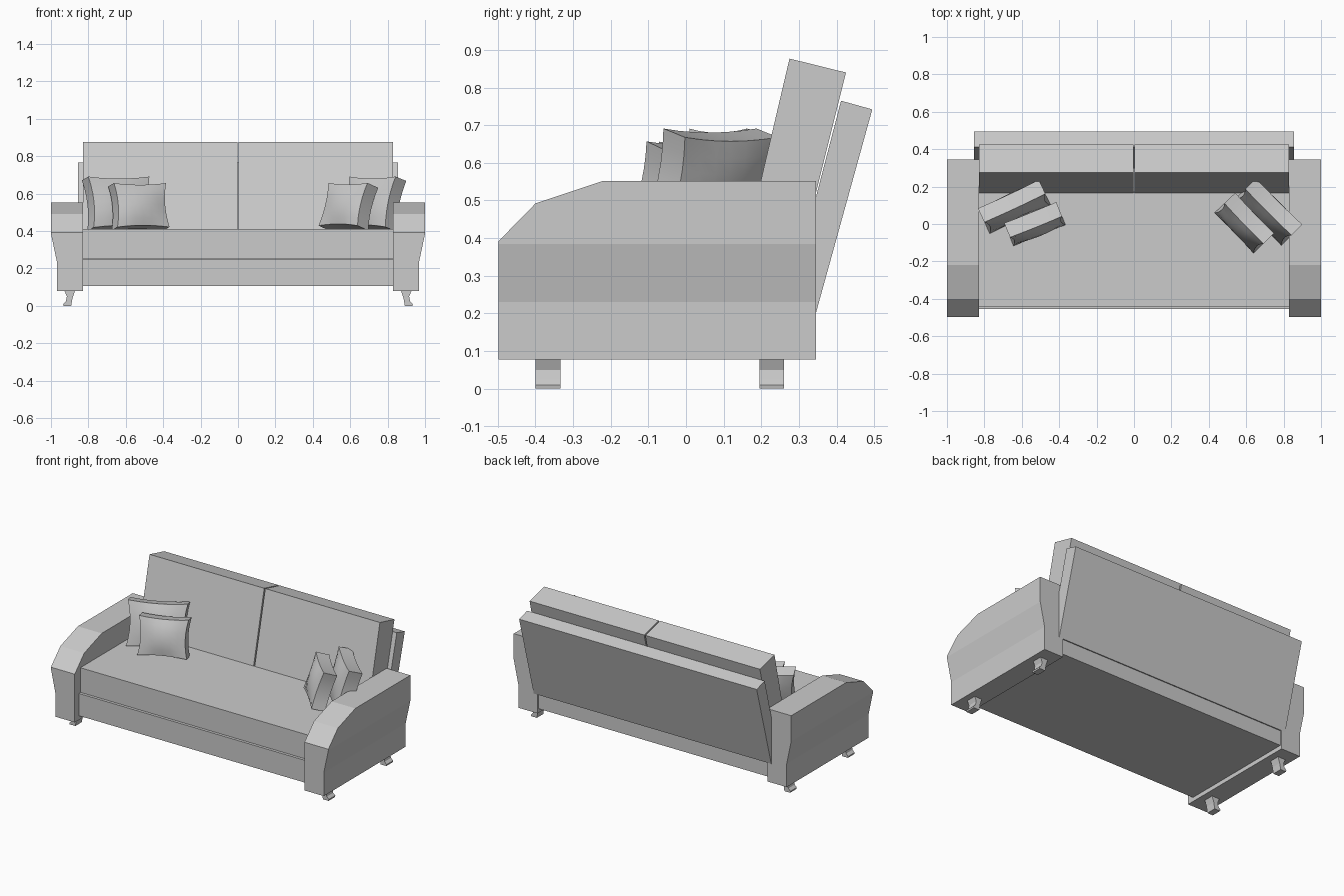
import bpy, bmesh, math

if "Cube" in bpy.data.objects:
    bpy.data.objects.remove(bpy.data.objects["Cube"])


def finish(name, bm):
    bmesh.ops.recalc_face_normals(bm, faces=bm.faces[:])
    me = bpy.data.meshes.new(name)
    bm.to_mesh(me)
    bm.free()
    ob = bpy.data.objects.new(name, me)
    bpy.context.collection.objects.link(ob)
    return ob


def prism(pts, place, a, b):
    """Extrude a 2D outline from a to b; place maps (p, q, depth) to xyz."""
    bm = bmesh.new()
    lo = [bm.verts.new(place(p, q, a)) for p, q in pts]
    hi = [bm.verts.new(place(p, q, b)) for p, q in pts]
    bm.faces.new(lo)
    bm.faces.new(hi)
    n = len(pts)
    for i in range(n):
        j = (i + 1) % n
        bm.faces.new((lo[i], lo[j], hi[j], hi[i]))
    return bm


def along_x(p, q, d):
    return (d, p, q)


def along_y(p, q, d):
    return (p, d, q)


def rect(p0, p1, q0, q1):
    return [(p0, q0), (p1, q0), (p1, q1), (p0, q1)]


# base and seat
finish("base", prism(rect(-0.455, 0.335, 0.105, 0.25), along_x, -0.83, 0.83))
finish("seat", prism(rect(-0.44, 0.30, 0.252, 0.412), along_x, -0.828, 0.828))

# leaning back panel and two back cushions
finish("back_panel", prism([(0.27, 0.22), (0.345, 0.2), (0.495, 0.742), (0.412, 0.765)],
                           along_x, -0.856, 0.856))
cushion = [(0.163, 0.40), (0.315, 0.40), (0.425, 0.84), (0.275, 0.877)]
for side, a, b in (("left", -0.83, -0.004), ("right", 0.004, 0.83)):
    finish("back_cushion_" + side, prism(cushion, along_x, a, b))

# arms: stepped top outline, outer face tapering in below
arm = [(-0.498, 0.078), (0.345, 0.078), (0.345, 0.552), (-0.22, 0.552),
       (-0.40, 0.492), (-0.498, 0.392)]
leg = [(0.87, 0.085), (0.93, 0.085), (0.915, 0.05), (0.92, 0.025), (0.935, 0.01),
       (0.933, 0.0), (0.892, 0.0), (0.885, 0.04)]
for side, s in (("left", -1), ("right", 1)):
    bm = prism(arm, along_x, s * 0.828, s * 1.0)
    for z in (0.23, 0.385):
        bmesh.ops.bisect_plane(bm, geom=bm.verts[:] + bm.edges[:] + bm.faces[:],
                               plane_co=(0, 0, z), plane_no=(0, 0, 1))
    for v in bm.verts:
        if abs(v.co.x) > 0.9 and v.co.z < 0.3:
            v.co.x = s * 0.967
    finish("arm_" + side, bm)
    # feet with a flared toe
    for where, y in (("front", -0.40), ("back", 0.195)):
        finish(f"leg_{where}_{side}",
               prism([(s * x, z) for x, z in leg], along_y, y, y + 0.066))


# throw pillows: pinched box with bulging faces
def pillow(name, loc, size, turn, tilt):
    bm = bmesh.new()
    bmesh.ops.create_cube(bm, size=2)
    bmesh.ops.subdivide_edges(bm, edges=bm.edges[:], cuts=5, use_grid_fill=True)
    for v in bm.verts:
        u, w, h = v.co
        bulge = (1 - u * u) * (1 - h * h)
        v.co = (u * (1 - 0.10 * (1 - h * h)) * size[0] / 2,
                w * (0.042 + 0.025 * bulge),
                h * (1 - 0.08 * (1 - u * u)) * size[1] / 2)
    ob = finish(name, bm)
    ob.location = loc
    ob.rotation_euler = (-math.radians(tilt), 0, math.radians(turn))
    bpy.ops.object.select_all(action='DESELECT')
    ob.select_set(True)
    bpy.context.view_layer.objects.active = ob
    bpy.ops.object.shade_smooth_by_angle(angle=math.radians(35))


pillow("large_pillow_left", (-0.64, 0.092, 0.545), (0.36, 0.28), 25, 14)
pillow("small_pillow_left", (-0.53, 0.0, 0.53), (0.30, 0.24), 22, 12)
pillow("large_pillow_right", (0.72, 0.065, 0.545), (0.35, 0.28), -45, 16)
pillow("small_pillow_right", (0.59, 0.005, 0.53), (0.30, 0.24), -46, 18)
